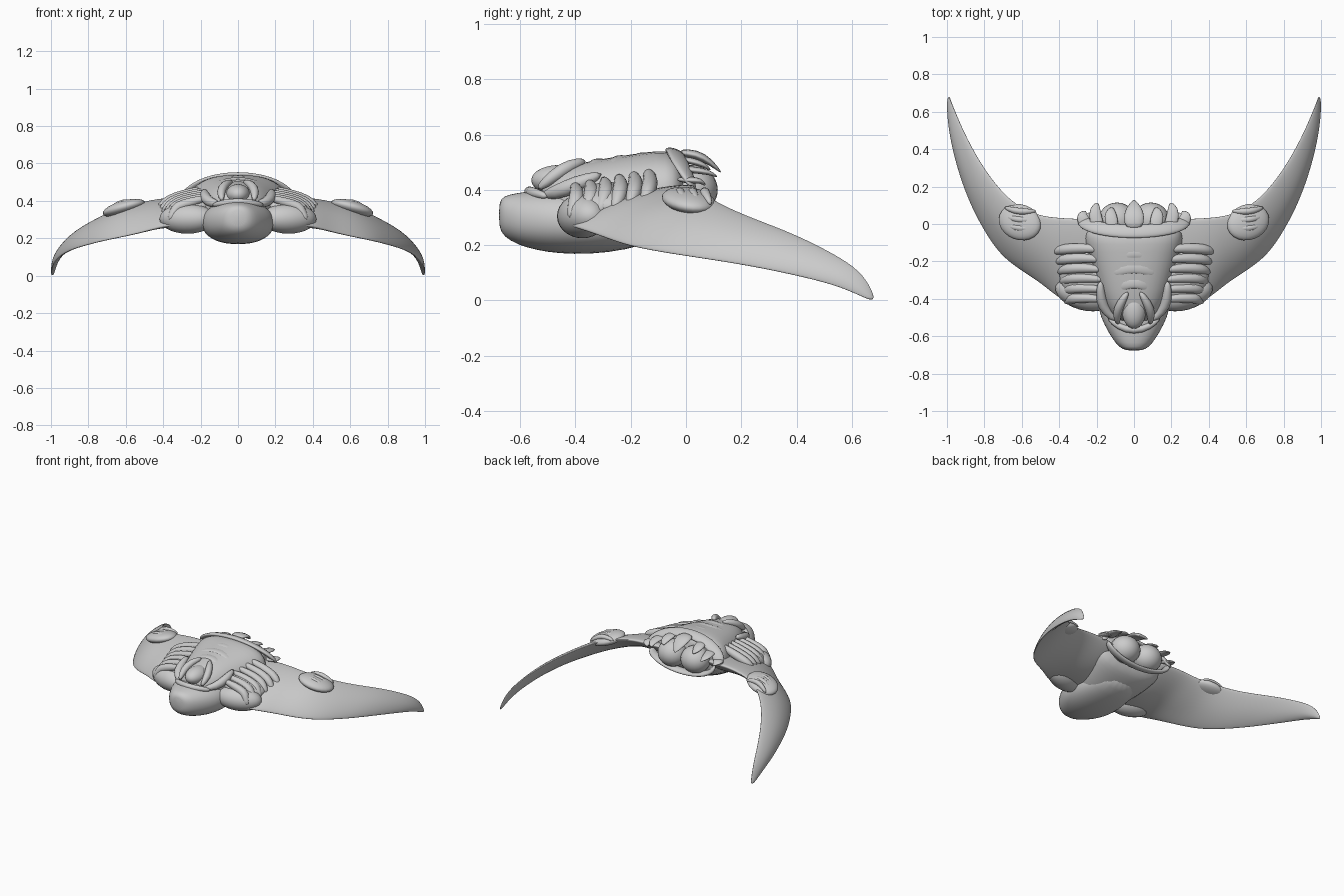
import bpy, bmesh, math
from mathutils import Vector

def finish(name, bm, mirror=False, sub=1):
    bmesh.ops.recalc_face_normals(bm, faces=bm.faces)
    me = bpy.data.meshes.new(name)
    bm.to_mesh(me)
    bm.free()
    ob = bpy.data.objects.new(name, me)
    bpy.context.collection.objects.link(ob)
    for p in me.polygons:
        p.use_smooth = True
    if mirror:
        ob.modifiers.new("mirror", 'MIRROR').use_mirror_merge = False
    if sub:
        s = ob.modifiers.new("smooth", 'SUBSURF')
        s.levels = s.render_levels = sub
    return ob

def loft(name, rings, mirror=False, sub=1):
    bm = bmesh.new()
    vs = [[bm.verts.new(p) for p in r] for r in rings]
    n = len(rings[0])
    for a, b in zip(vs, vs[1:]):
        for i in range(n):
            bm.faces.new((a[i], a[(i + 1) % n], b[(i + 1) % n], b[i]))
    bm.faces.new(vs[0])
    bm.faces.new(vs[-1])
    return finish(name, bm, mirror, sub)

def tube(name, pts, radii, flat=1.0, up=(0, 0, 1), mirror=False, n=8):
    """Swept round or flattened strip; flat scales thickness along the up direction."""
    pts = [Vector(p) for p in pts]
    rings = []
    for i, p in enumerate(pts):
        t = (pts[min(i + 1, len(pts) - 1)] - pts[max(i - 1, 0)]).normalized()
        side = t.cross(Vector(up)).normalized()
        nrm = side.cross(t)
        rings.append([p + radii[i] * (math.cos(a) * side + flat * math.sin(a) * nrm)
                      for a in [2 * math.pi * k / n for k in range(n)]])
    return loft(name, rings, mirror)

def blob(name, c, r, mirror=False, rot=0, tilt=0):
    """Ellipsoid; rot turns it about z, tilt drops its outer side."""
    bm = bmesh.new()
    bmesh.ops.create_uvsphere(bm, u_segments=24, v_segments=14, radius=1)
    for v in bm.verts:
        x, y, z = v.co.x * r[0], v.co.y * r[1], v.co.z * r[2]
        v.co = Vector((c[0] + x * math.cos(rot) - y * math.sin(rot),
                       c[1] + x * math.sin(rot) + y * math.cos(rot), c[2] + z - x * tilt))
    return finish(name, bm, mirror, 0)

def body(name, sections, power=0.85, n=20):
    """Loft along y from (y, half width, bottom z, top z)."""
    rings = []
    for y, w, lo, hi in sections:
        ring = []
        for k in range(n):
            a = 2 * math.pi * k / n
            c, s = math.cos(a), math.sin(a)
            ring.append((w * math.copysign(abs(c) ** power, c), y,
                         (lo + hi) / 2 + (hi - lo) / 2 * math.copysign(abs(s) ** power, s)))
        rings.append(ring)
    return loft(name, rings)

# Swept wings: leading edge, trailing edge, upper bulge, thickness
stations = [
    ((0.10, -0.47, 0.29), (0.10, 0.03, 0.41), 0.035, 0.12),
    ((0.28, -0.46, 0.28), (0.28, 0.035, 0.42), 0.035, 0.12),
    ((0.40, -0.41, 0.265), (0.40, 0.04, 0.415), 0.04, 0.10),
    ((0.49, -0.325, 0.235), (0.50, 0.05, 0.395), 0.042, 0.08),
    ((0.61, -0.25, 0.205), (0.60, 0.09, 0.375), 0.05, 0.07),
    ((0.715, -0.17, 0.185), (0.69, 0.16, 0.335), 0.042, 0.06),
    ((0.795, -0.05, 0.165), (0.78, 0.27, 0.29), 0.038, 0.055),
    ((0.87, 0.09, 0.145), (0.86, 0.40, 0.24), 0.035, 0.05),
    ((0.93, 0.25, 0.12), (0.92, 0.52, 0.18), 0.028, 0.045),
    ((0.975, 0.42, 0.085), (0.963, 0.62, 0.12), 0.02, 0.04),
    ((0.995, 0.56, 0.05), (0.982, 0.665, 0.06), 0.012, 0.03),
    ((1.0, 0.67, -0.002), (0.988, 0.685, 0.005), 0.005, 0.015)]
rings = []
for i, (L, T, h, t) in enumerate(stations):
    L, T = Vector(L), Vector(T)
    a, b = stations[max(i - 1, 0)], stations[min(i + 1, len(stations) - 1)]
    span = Vector(b[0]) + Vector(b[1]) - Vector(a[0]) - Vector(a[1])
    nrm = span.cross(T - L).normalized()
    f = lambda s: math.sin(math.pi * s) ** 0.7 if 0 < s < 1 else 0
    ss = [0, .06, .2, .4, .6, .8, .94, 1]
    rings.append([L.lerp(T, s) + nrm * h * f(s) for s in ss] +
                 [L.lerp(T, s) + nrm * (h - t) * f(s) for s in ss[-2:0:-1]])
loft("wings", rings, mirror=True, sub=2)

# Knuckles on the wings
blob("wing_knuckle", (0.61, 0.01, 0.362), (0.115, 0.095, 0.04), True, 0.35, 0.25)
for k in range(3):
    y = -0.03 + 0.045 * k
    tube("knuckle_ridge", [(0.52, y + 0.01, 0.385), (0.58, y + 0.005, 0.396), (0.64, y + 0.01, 0.388), (0.695, y + 0.03, 0.345)],
         [0.008, 0.02, 0.02, 0.01], mirror=True)

# Torso, belly and head
body("torso", [(-0.53, 0.08, 0.25, 0.42), (-0.48, 0.13, 0.22, 0.47), (-0.40, 0.18, 0.19, 0.495),
               (-0.30, 0.21, 0.18, 0.515), (-0.20, 0.24, 0.20, 0.53), (-0.10, 0.265, 0.235, 0.545),
               (-0.05, 0.265, 0.26, 0.54), (0.00, 0.23, 0.30, 0.50)])
body("head", [(-0.678, 0.04, 0.265, 0.355), (-0.66, 0.08, 0.23, 0.38), (-0.61, 0.12, 0.20, 0.39),
              (-0.54, 0.16, 0.18, 0.40), (-0.46, 0.195, 0.168, 0.405), (-0.35, 0.20, 0.165, 0.40),
              (-0.22, 0.18, 0.18, 0.38), (-0.08, 0.12, 0.22, 0.36)], 0.9)
tube("brow_band", [(-0.14, -0.50, 0.375), (-0.085, -0.55, 0.39), (0, -0.575, 0.395), (0.085, -0.55, 0.39), (0.14, -0.50, 0.375)],
     [0.012, 0.02, 0.022, 0.02, 0.012])

# Crest and its side horns
blob("crest", (0, -0.46, 0.435), (0.065, 0.10, 0.055))
tube("crest_horn", [(0.085, -0.54, 0.40), (0.095, -0.48, 0.45), (0.07, -0.42, 0.49), (0.03, -0.36, 0.505)],
     [0.012, 0.028, 0.027, 0.012], mirror=True)
tube("cheek_fold", [(0.09, -0.52, 0.38), (0.15, -0.47, 0.39), (0.18, -0.40, 0.42), (0.18, -0.30, 0.46)],
     [0.015, 0.03, 0.035, 0.015], mirror=True)

# Shoulder lobes and pleated gill ribs
blob("shoulder_lobe", (0.27, -0.375, 0.305), (0.155, 0.085, 0.08), True, 0.28)
blob("gill_mound", (0.25, -0.26, 0.36), (0.15, 0.16, 0.065), True, 0, 0.15)
for k in range(6):
    y = -0.13 - 0.053 * k
    e = 0.43 - 0.012 * k
    d = 0.01 * k
    tube("gill_rib", [(0.16, y - 0.01, 0.47 - d), (0.24, y, 0.447 - d), (0.33, y, 0.42 - d),
                      (e - 0.03, y - 0.008, 0.39 - d), (e, y - 0.025, 0.345 - d)],
         [0.015, 0.028, 0.032, 0.03, 0.014], mirror=True)

# Raised back plates
for y, w, z in [(-0.32, 0.10, 0.50), (-0.24, 0.13, 0.512), (-0.16, 0.11, 0.522)]:
    tube("back_plate", [(-w, y - 0.03, z - 0.025), (-w / 2, y, z), (0, y + 0.01, z + 0.004), (w / 2, y, z), (w, y - 0.03, z - 0.025)],
         [0.025, 0.035, 0.035, 0.035, 0.025], 0.35)

# Rear collar arch
arch = [math.pi * k / 12 for k in range(13)]
tube("collar", [(0.28 * math.cos(a), 0.03 - 0.07 * math.sin(a), 0.40 + 0.135 * math.sin(a)) for a in arch],
     [0.02] + [0.042] * 11 + [0.02], 0.4, (0, 0.4, 1))
tube("collar_rim", [(0.275 * math.cos(a), 0.03 - 0.09 * math.sin(a), 0.41 + 0.13 * math.sin(a)) for a in arch],
     [0.016] * 13)

# Hooked petals over the rear opening
for x, y, z in [(0.12, 0.09, 0.475), (0.20, 0.115, 0.45), (0.265, 0.07, 0.42)]:
    r = 0.9 * x
    zt = 0.53 - 1.6 * r * r
    tube("rear_petal", [(r, -0.03, zt), (x * 1.03, 0.02, zt - 0.005), (x * 1.05, 0.75 * y, z + 0.015), (x * 0.97, y, z - 0.005)],
         [0.03, 0.042, 0.032, 0.006], 0.35, mirror=True)
tube("centre_petal", [(0, -0.03, 0.535), (0, 0.04, 0.53), (0, 0.09, 0.50), (0, 0.13, 0.46)],
     [0.05, 0.065, 0.045, 0.006], 0.3)

# Twin globes and the lip under them
blob("rear_globe", (0.09, 0.02, 0.40), (0.10, 0.095, 0.09), True)
tube("lower_lip", [(0.25 * math.cos(a), 0.035, 0.40 - 0.105 * math.sin(a)) for a in arch],
     [0.015] + [0.032] * 11 + [0.015], 0.5, (0, 0.2, 1))
